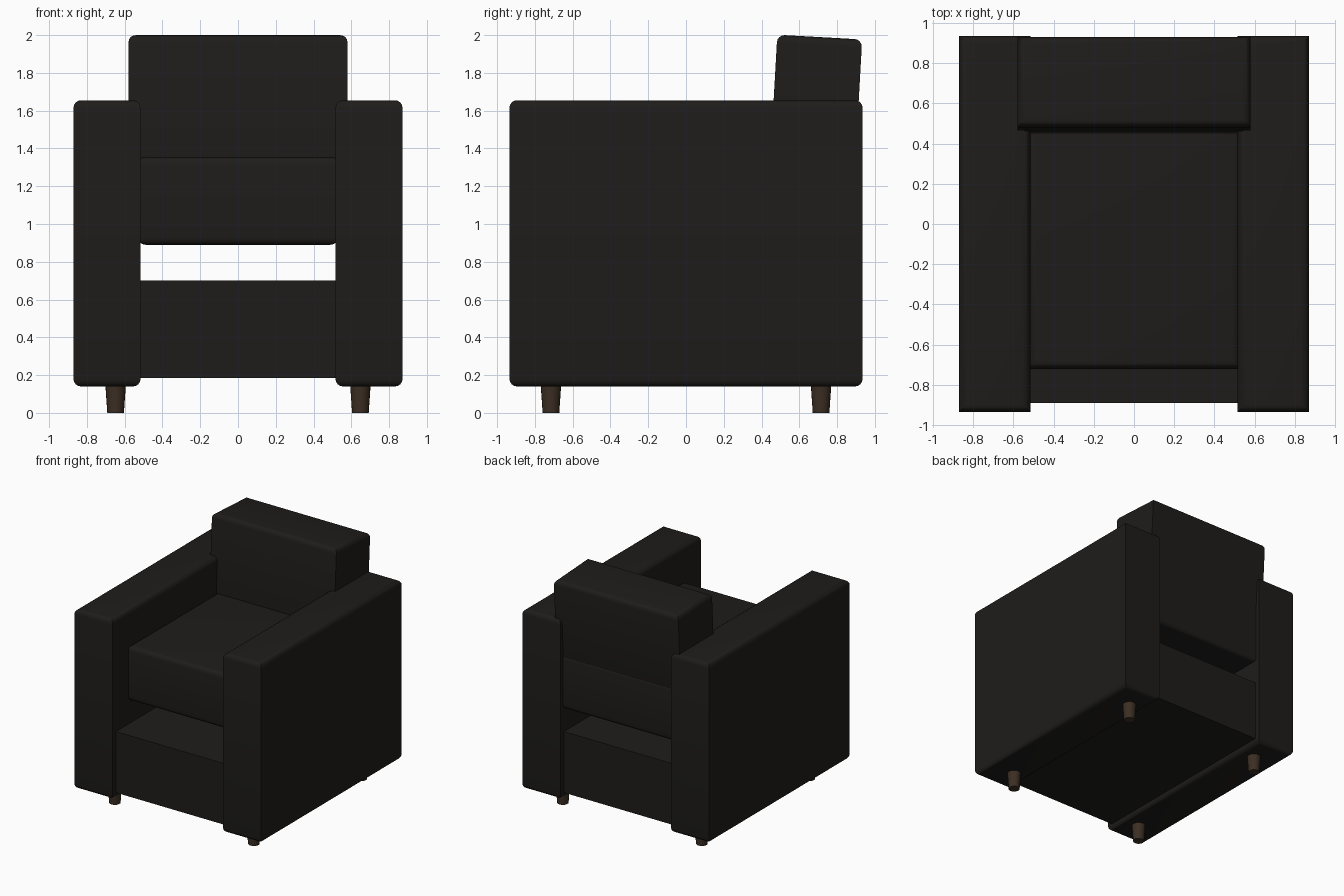
import bpy, bmesh, math
from mathutils import Matrix

if "Cube" in bpy.data.objects:
    bpy.data.objects.remove(bpy.data.objects["Cube"])


def material(name, rgb):
    m = bpy.data.materials.new(name)
    m.diffuse_color = (*rgb, 1)
    m.use_nodes = True
    m.node_tree.nodes["Principled BSDF"].inputs["Base Color"].default_value = m.diffuse_color
    return m


leather = material("black_leather", (0.013, 0.012, 0.011))
wood = material("dark_wood", (0.045, 0.028, 0.017))


def finish(name, bm, mat):
    me = bpy.data.meshes.new(name)
    bm.to_mesh(me)
    bm.free()
    me.materials.append(mat)
    ob = bpy.data.objects.new(name, me)
    bpy.context.collection.objects.link(ob)
    bpy.context.view_layer.objects.active = ob
    bpy.ops.object.select_all(action='DESELECT')
    ob.select_set(True)
    bpy.ops.object.shade_smooth_by_angle(angle=math.radians(35))
    return ob


def block(name, centre, size, radius=0.0, tilt=0.0):
    """Box with rounded top and bottom rims and crisp upright edges."""
    bm = bmesh.new()
    bmesh.ops.create_cube(bm, size=1, matrix=Matrix.Diagonal((*size, 1)))
    if radius:
        rims = [e for e in bm.edges
                if abs(e.verts[0].co.z - e.verts[1].co.z) < 1e-5]
        bmesh.ops.bevel(bm, geom=rims, offset=radius, segments=4,
                        profile=0.5, affect='EDGES', clamp_overlap=True)
    ob = finish(name, bm, leather)
    ob.location = centre
    ob.rotation_euler.x = tilt
    return ob


# Base and seat cushion, with the open gap between them
block("base", (0, 0, 0.4425), (1.06, 1.78, 0.515))
block("seat_cushion", (0, 0.09, 1.1225), (1.06, 1.62, 0.465), 0.04)

# Back cushion, leaning backwards
block("back_cushion", (0, 0.689, 1.65), (1.16, 0.45, 0.68), 0.04,
      math.radians(-3.2))

for side, sx in (("left", -1), ("right", 1)):
    # Arms
    block(side + "_arm", (sx * 0.6935, 0, 0.8975), (0.355, 1.87, 1.515), 0.04)
    # Tapered legs
    for end, sy in (("front", -1), ("back", 1)):
        bm = bmesh.new()
        bmesh.ops.create_cone(bm, cap_ends=True, segments=20, radius1=0.044,
                              radius2=0.055, depth=0.16)
        leg = finish(f"{end}_{side}_leg", bm, wood)
        leg.location = (sx * 0.648, sy * 0.715, 0.08)
